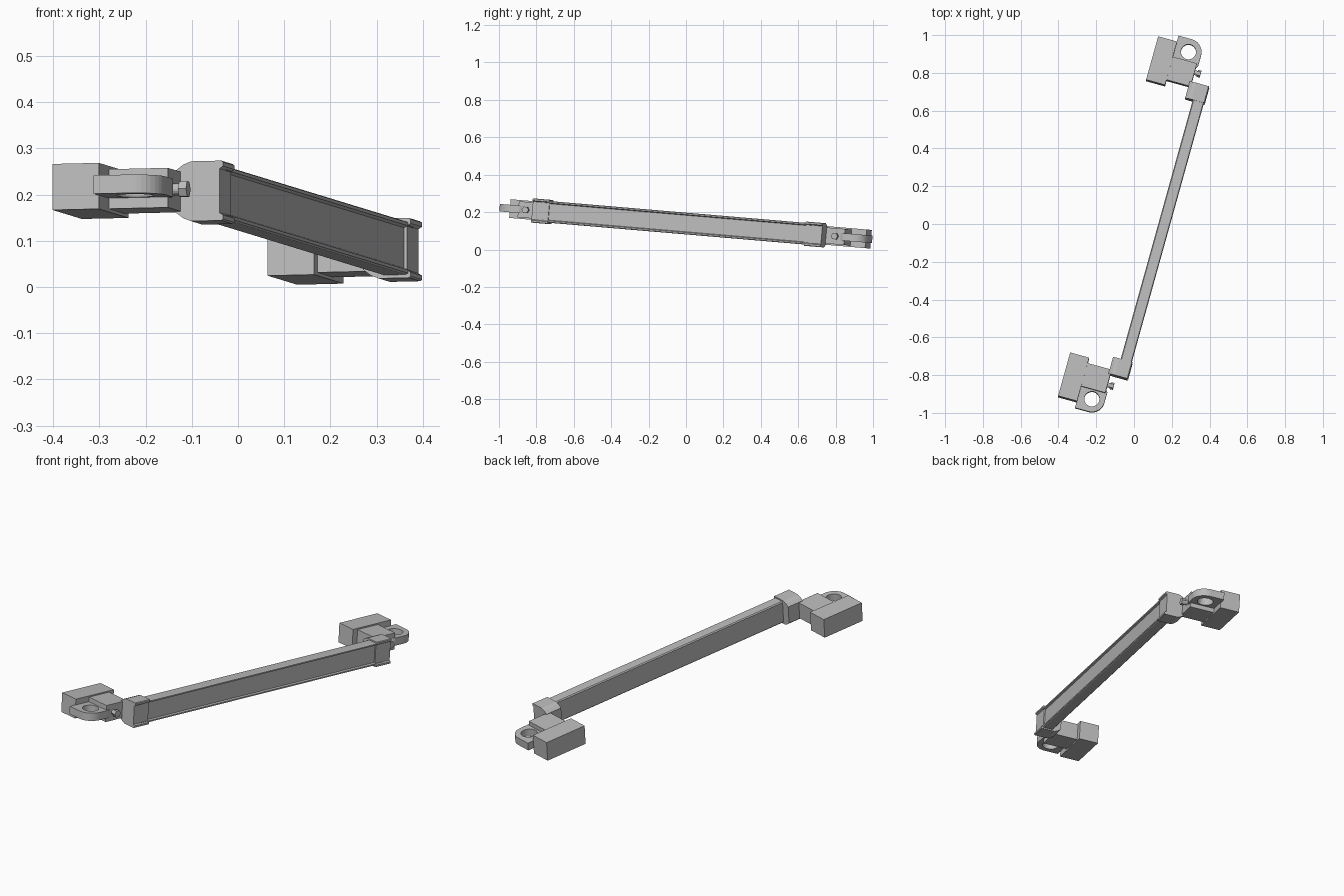
import bpy, bmesh, math
from mathutils import Matrix, Vector

cube = bpy.data.objects.get("Cube")
if cube:
    bpy.data.objects.remove(cube, do_unlink=True)

grey = bpy.data.materials.new("plain_grey")
grey.use_nodes = True
COLOR = (0.5, 0.5, 0.5, 1)
grey.diffuse_color = COLOR
grey.node_tree.nodes["Principled BSDF"].inputs["Base Color"].default_value = COLOR

# Local frame: x across the handle, y along it, z through its thickness
FRAME = (Matrix.Translation((0, 0, 0.139))
         @ Matrix.Rotation(math.radians(-4.86), 4, 'X')
         @ Matrix.Rotation(math.radians(-15.5), 4, 'Z'))


def add(name, bm):
    bmesh.ops.recalc_face_normals(bm, faces=bm.faces)
    mesh = bpy.data.meshes.new(name)
    bm.to_mesh(mesh)
    bm.free()
    mesh.materials.append(grey)
    ob = bpy.data.objects.new(name, mesh)
    bpy.context.collection.objects.link(ob)
    ob.matrix_world = FRAME
    return ob


def box(name, x, y, z):
    bm = bmesh.new()
    bmesh.ops.create_cube(bm, size=1)
    for v in bm.verts:
        v.co = Vector([(r[0] + r[1]) / 2 + c * (r[1] - r[0]) for r, c in zip((x, y, z), v.co)])
    return add(name, bm)


def rail(name, half, y0, y1):
    """Extrude an upper half outline (x, z), mirrored in z, along y."""
    pts = half + [(x, -z) for x, z in reversed(half)]
    bm = bmesh.new()
    face = bm.faces.new([bm.verts.new((x, y0, z)) for x, z in pts])
    ext = bmesh.ops.extrude_face_region(bm, geom=[face])
    moved = [g for g in ext["geom"] if isinstance(g, bmesh.types.BMVert)]
    bmesh.ops.translate(bm, verts=moved, vec=(0, y1 - y0, 0))
    return add(name, bm)


def pin(name, sides, radius, x0, x1, y):
    bm = bmesh.new()
    turn = Matrix.Translation(((x0 + x1) / 2, y, 0)) @ Matrix.Rotation(math.pi / 2, 4, 'Y')
    bmesh.ops.create_cone(bm, cap_ends=True, segments=sides, radius1=radius,
                          radius2=radius, depth=x1 - x0, matrix=turn)
    return add(name, bm)


def lug(name, s):
    """Flat eye with one square and one rounded corner, and a round hole."""
    cx, cy, r = 0.034, 0.957, 0.069
    arc = [(cx + r * math.sin(a), cy + r * math.cos(a))
           for a in [math.pi / 2 * i / 10 for i in range(11)]]
    outer = [(-0.04, 0.88), (-0.04, cy + r)] + arc + [(cx + r, 0.9), (0.09, 0.88)]
    hole = [(cx + 0.04 * math.cos(a), cy + 0.04 * math.sin(a))
            for a in [math.tau * i / 32 for i in range(32)]]
    bm = bmesh.new()
    edges = []
    for loop in (outer, hole):
        vs = [bm.verts.new((x, s * y, -0.02)) for x, y in loop]
        edges += [bm.edges.new((vs[i - 1], vs[i])) for i in range(len(vs))]
    bmesh.ops.triangle_fill(bm, edges=edges, use_beauty=True)
    ext = bmesh.ops.extrude_face_region(bm, geom=bm.faces[:])
    moved = [g for g in ext["geom"] if isinstance(g, bmesh.types.BMVert)]
    bmesh.ops.translate(bm, verts=moved, vec=(0, 0, 0.04))
    return add(name, bm)


# Long bar with thin lips along its outer face
rail("long_bar", [(0.125, 0.053), (0.13, 0.058), (0.178, 0.058), (0.184, 0.055),
                  (0.184, 0.048), (0.175, 0.044)], -0.76, 0.76)

CAP = [(0.083, 0.045), (0.1, 0.058), (0.118, 0.065), (0.186, 0.065),
       (0.19, 0.062), (0.19, 0.053), (0.182, 0.048)]

# Matching fittings at both ends
for end, s in (("front", -1), ("back", 1)):
    def span(a, b):
        return tuple(sorted((s * a, s * b)))
    rail(end + "_end_cap", CAP, *span(0.714, 0.806))
    box(end + "_clamp_block", (-0.142, -0.038), span(0.752, 0.991), (-0.05, 0.05))
    box(end + "_joint_block", (-0.04, 0.094), span(0.781, 0.908), (-0.043, 0.043))
    lug(end + "_eye_lug", s)
    pin(end + "_pin", 16, 0.013, 0.08, 0.112, s * 0.861)
    pin(end + "_pin_head", 6, 0.019, 0.109, 0.127, s * 0.861)
